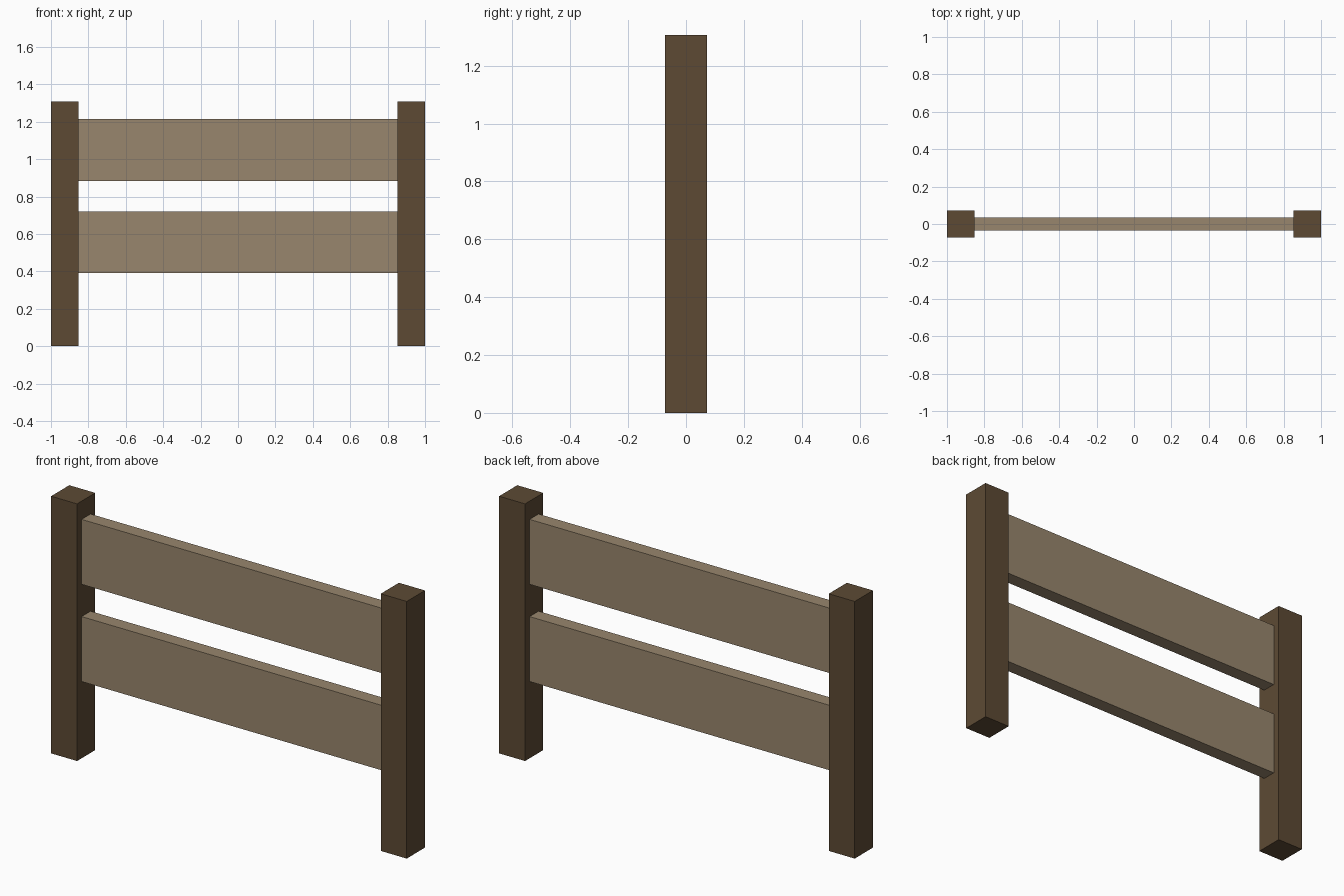
import bpy

if "Cube" in bpy.data.objects:
    bpy.data.objects.remove(bpy.data.objects["Cube"])


def srgb(r, g, b):
    def lin(c):
        c /= 255
        return c / 12.92 if c <= 0.04045 else ((c + 0.055) / 1.055) ** 2.4
    return (lin(r), lin(g), lin(b), 1.0)


def material(name, rgb):
    m = bpy.data.materials.new(name)
    m.diffuse_color = srgb(*rgb)
    m.use_nodes = True
    m.node_tree.nodes["Principled BSDF"].inputs["Base Color"].default_value = m.diffuse_color
    return m


dark_wood = material("dark_wood", (93, 74, 52))
light_wood = material("light_wood", (152, 134, 109))


def box(name, lo, hi, mat):
    bpy.ops.mesh.primitive_cube_add(size=1, location=[(a + b) / 2 for a, b in zip(lo, hi)])
    ob = bpy.context.object
    ob.name = name
    ob.scale = [b - a for a, b in zip(lo, hi)]
    bpy.ops.object.transform_apply(location=False, rotation=False, scale=True)
    ob.data.materials.append(mat)
    return ob


POST = 0.146      # square post width
HEIGHT = 1.307
inner = 1 - POST  # inner face of the posts

# Two square posts
for name, x in (("left_post", -1), ("right_post", inner)):
    box(name, (x, -POST / 2, 0), (x + POST, POST / 2, HEIGHT), dark_wood)

# Two planks between the posts
for name, z0, z1 in (("lower_rail", 0.39, 0.72), ("upper_rail", 0.884, 1.214)):
    box(name, (-inner, -0.036, z0), (inner, 0.036, z1), light_wood)
